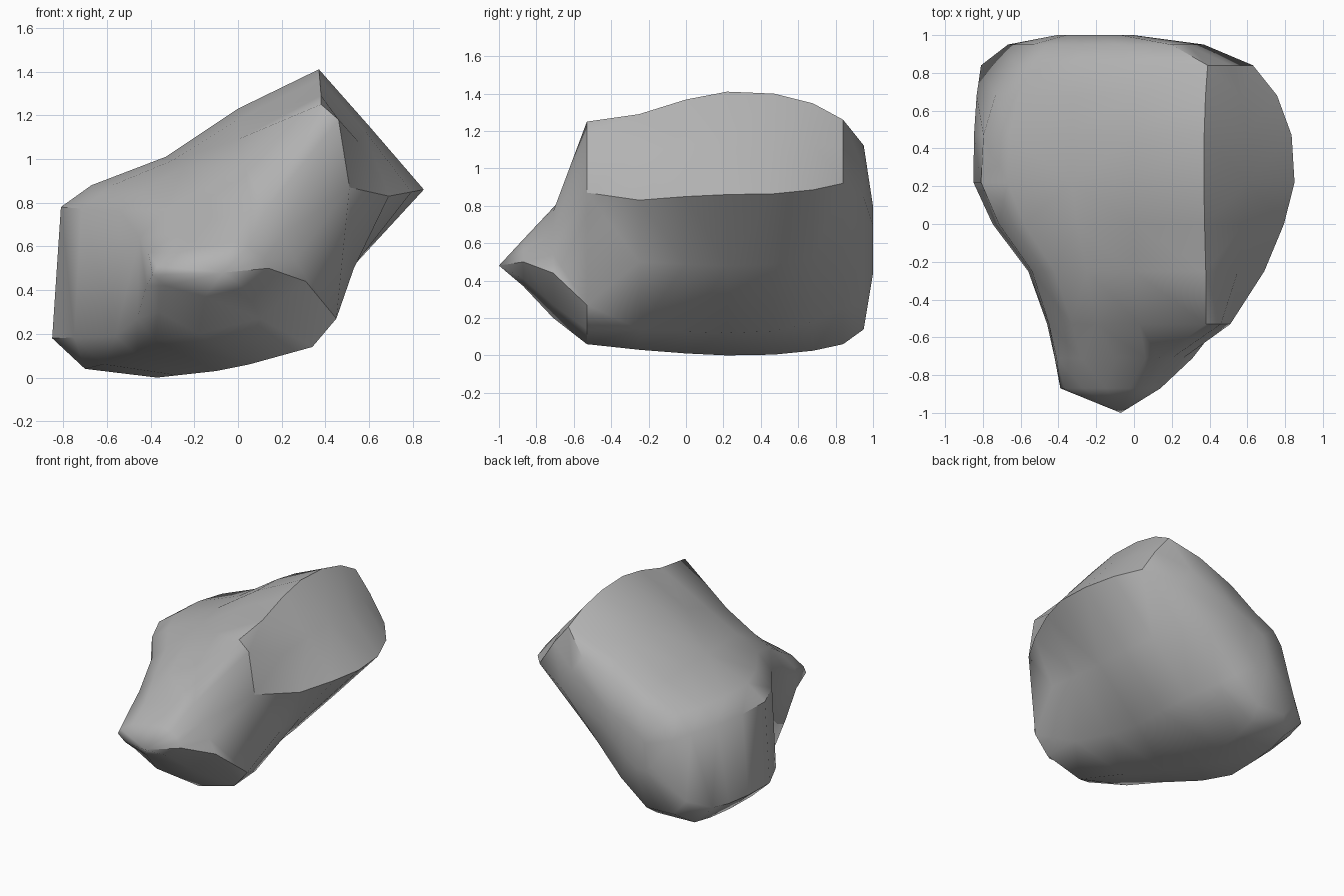
import bpy
import bmesh
import math

cube = bpy.data.objects.get("Cube")
if cube:
    bpy.data.objects.remove(cube, do_unlink=True)

# Plain grey stone
stone = bpy.data.materials.new("stone_grey")
stone.use_nodes = True
grey = (0.45, 0.45, 0.45, 1.0)
stone.diffuse_color = grey
stone.node_tree.nodes["Principled BSDF"].inputs["Base Color"].default_value = grey

# Cross-sections as (x, z) outlines. Each starts at the lower -x corner, climbs
# that flank, crosses the top to the ridge, then returns by the overhang.
back = [(-.66, .07), (-.81, .22), (-.63, .73), (-.53, .85), (-.30, .95), (0, 1.12),
        (.39, 1.26), (.51, 1.11), (.63, .92), (.27, .58), (-.06, .26), (-.35, .06)]
body = [(-.70, .04), (-.85, .18), (-.81, .78), (-.67, .88), (-.33, 1.01), (0, 1.23),
        (.37, 1.41), (.60, 1.15), (.85, .86), (.50, .48), (.16, .12), (-.37, 0)]
shoulder = [(-.46, .10), (-.56, .19), (-.54, .76), (-.42, .87), (-.25, .96), (0, 1.09),
            (.38, 1.29), (.55, 1.08), (.69, .83), (.53, .50), (.32, .14), (-.10, .03)]
brow = [(-.38, .17), (-.46, .27), (-.45, .64), (-.33, .77), (-.20, .84), (.03, .97),
        (.38, 1.25), (.46, 1.18), (.51, .87), (.45, .27), (.34, .14), (.05, .06)]
chin = [(-.36, .30), (-.42, .42), (-.41, .57), (-.28, .66), (-.10, .72), (.06, .79),
        (.13, .77), (.20, .65), (.26, .54), (.31, .44), (.10, .27), (-.18, .20)]
nose = [(-.33, .42), (-.39, .47), (-.37, .51), (-.27, .57), (-.15, .60), (-.02, .62),
        (.05, .60), (.09, .57), (.12, .54), (.14, .50), (.03, .41), (-.15, .37)]


def shrink(outline, centre, factor):
    """Scale an outline about a centre, separately in x and z."""
    return [tuple(c + (p - c) * f for p, c, f in zip(point, centre, factor))
            for point in outline]


def blend(first, second, amount):
    """Mix two outlines point by point."""
    return [tuple(a + (b - a) * amount for a, b in zip(p, q))
            for p, q in zip(first, second)]


# Sections from the rounded back to the pointed front
stations = [
    (1.0, shrink(back, (-.25, .6), (.28, .3))),
    (.95, shrink(back, (-.3, .5), (.72, .82))),
    (.84, back),
    (.68, blend(body, back, .42)),
    (.47, blend(body, back, .07)),
    (.22, body),
    (0, blend(body, shoulder, .35)),
    (-.25, shoulder),
    (-.53, brow),
    (-.71, chin),
    (-.87, nose),
]

# Skin the sections into one closed boulder
bm = bmesh.new()
rings = [[bm.verts.new((x, y, z)) for x, z in outline] for y, outline in stations]
for ring, following in zip(rings, rings[1:]):
    count = len(ring)
    for i in range(count):
        j = (i + 1) % count
        bm.faces.new((ring[i], ring[j], following[j], following[i]))
bm.faces.new(rings[0])

# Front tip
tip = bm.verts.new((-.07, -1, .48))
last = rings[-1]
for i, vert in enumerate(last):
    bm.faces.new((vert, last[(i + 1) % len(last)], tip))

bmesh.ops.triangulate(bm, faces=bm.faces[:], quad_method='SHORT_EDGE')
bmesh.ops.recalc_face_normals(bm, faces=bm.faces[:])
mesh = bpy.data.meshes.new("boulder")
bm.to_mesh(mesh)
bm.free()
mesh.materials.append(stone)

boulder = bpy.data.objects.new("boulder", mesh)
bpy.context.collection.objects.link(boulder)
bpy.ops.object.select_all(action='DESELECT')
boulder.select_set(True)
bpy.context.view_layer.objects.active = boulder
bpy.ops.object.shade_smooth_by_angle(angle=math.radians(45))
